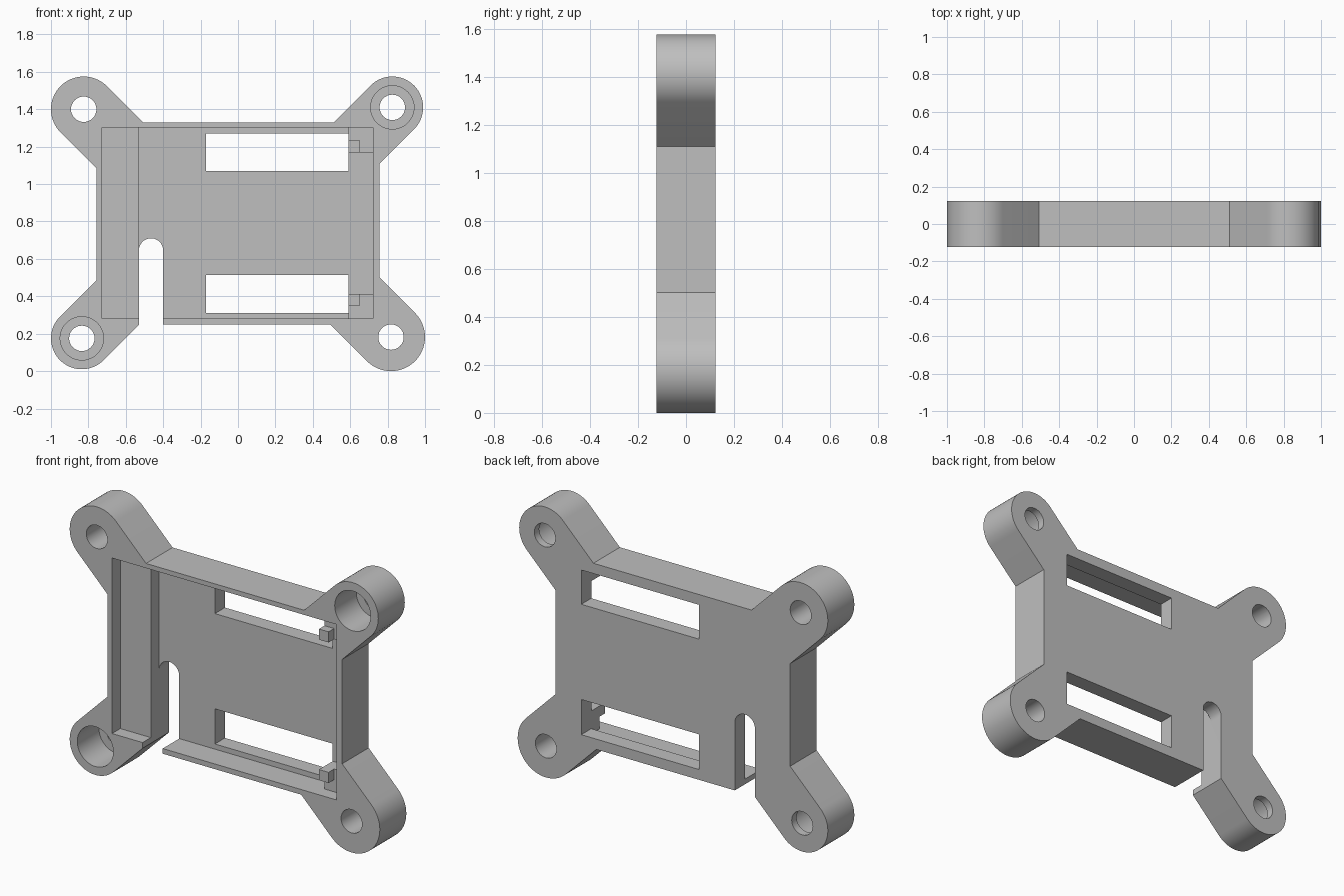
import bpy
import bmesh
from math import sin, cos, radians

if "Cube" in bpy.data.objects:
    bpy.data.objects.remove(bpy.data.objects["Cube"], do_unlink=True)

FRONT, BACK = -0.122, 0.122      # plate thickness limits
SHELF, FLOOR = -0.046, 0.03      # recess levels
LIP = 0.077                      # bottom of the counterbores

grey = bpy.data.materials.new("plain grey")
grey.use_nodes = True
colour = (0.52, 0.52, 0.52, 1)
grey.diffuse_color = colour
grey.node_tree.nodes["Principled BSDF"].inputs["Base Color"].default_value = colour


def extrude(name, points, y0, y1):
    """Prism from an (x, z) outline running between two depths."""
    bm = bmesh.new()
    face = bm.faces.new([bm.verts.new((x, y0, z)) for x, z in points])
    new = bmesh.ops.extrude_face_region(bm, geom=[face])["geom"]
    bmesh.ops.translate(bm, vec=(0, y1 - y0, 0),
                        verts=[v for v in new if isinstance(v, bmesh.types.BMVert)])
    bmesh.ops.recalc_face_normals(bm, faces=bm.faces)
    mesh = bpy.data.meshes.new(name)
    bm.to_mesh(mesh)
    bm.free()
    mesh.materials.append(grey)
    obj = bpy.data.objects.new(name, mesh)
    bpy.context.collection.objects.link(obj)
    return obj


def arc(cx, cz, r, start, end, steps=32):
    angles = [radians(start + (end - start) * i / steps) for i in range(steps + 1)]
    return [(cx + r * cos(a), cz + r * sin(a)) for a in angles]


def rect(x0, x1, z0, z1):
    return [(x0, z0), (x1, z0), (x1, z1), (x0, z1)]


def cut(target, points, y0, y1):
    """Subtract a prism from the target and discard the cutter."""
    cutter = extrude("cutter", points, y0, y1)
    cutter.hide_render = True
    mod = target.modifiers.new("cut", "BOOLEAN")
    mod.operation, mod.solver, mod.object = "DIFFERENCE", "EXACT", cutter
    bpy.context.view_layer.update()
    graph = bpy.context.evaluated_depsgraph_get()
    mesh = bpy.data.meshes.new_from_object(target.evaluated_get(graph))
    target.modifiers.clear()
    target.data = mesh
    bpy.data.objects.remove(cutter, do_unlink=True)


# Mounting ears: x, z, radius, outward direction, has counterbore
ears = [(0.825, 1.41, 0.165, 45, True), (-0.825, 1.4, 0.175, 135, False),
        (-0.835, 0.175, 0.165, 225, True), (0.818, 0.182, 0.182, 315, False)]
HALF, BOTTOM, TOP = 0.757, 0.25, 1.33

# Plate outline: each ear is a half circle whose 45 degree tangents meet the body
outline = []
for x, z, r, direction, bored in ears:
    curve = arc(x, z, r, direction - 90, direction + 90)
    sx, sz = (1 if x > 0 else -1), (1 if z > 0.8 else -1)
    roots = []
    for px, pz in (curve[0], curve[-1]):
        side_x = HALF * sx
        edge_z = TOP if sz > 0 else BOTTOM
        if sx * (px - x) > 0:      # tangent reaching the side edge
            roots.append((side_x, pz + sx * sz * (side_x - px)))
        else:                      # tangent reaching the top or bottom edge
            roots.append((px + sx * sz * (edge_z - pz), edge_z))
    outline += [roots[0]] + curve + [roots[1]]
plate = extrude("mounting_plate", outline, FRONT, BACK)

# Stepped recess in the front
cut(plate, rect(-0.727, 0.722, 0.28, 1.303), FRONT - 0.1, SHELF)
cut(plate, rect(-0.53, 0.722, 0.28, 1.303), FRONT - 0.1, FLOOR)

# Two long windows
for z0, z1 in ((0.31, 0.515), (1.07, 1.27)):
    cut(plate, rect(-0.17, 0.59, z0, z1), -0.3, 0.3)

# Round-topped cable slot open at the bottom
slot = arc(-0.465, 0.645, 0.065, 0, 180, 24) + [(-0.53, 0.1), (-0.4, 0.1)]
cut(plate, slot, -0.3, 0.3)

# Screw holes and counterbores
for x, z, r, direction, bored in ears:
    cut(plate, arc(x, z, 0.068, 0, 348.75, 31), -0.3, 0.3)
    if bored:
        cut(plate, arc(x, z, 0.116, 0, 352.5, 47), FRONT - 0.1, LIP)

# Corner supports with locating pegs
for name, z0, z1, p0, p1 in (("upper", 1.17, 1.31, 1.17, 1.232),
                             ("lower", 0.27, 0.413, 0.351, 0.413)):
    extrude(name + "_corner_support", rect(0.59, 0.73, z0, z1), SHELF, FLOOR + 0.02)
    extrude(name + "_locating_peg", rect(0.59, 0.652, p0, p1), -0.097, SHELF)

# Smooth the rounded walls, keep the edges crisp
bpy.ops.object.select_all(action="DESELECT")
plate.select_set(True)
bpy.context.view_layer.objects.active = plate
bpy.ops.object.shade_smooth_by_angle(angle=radians(30))
